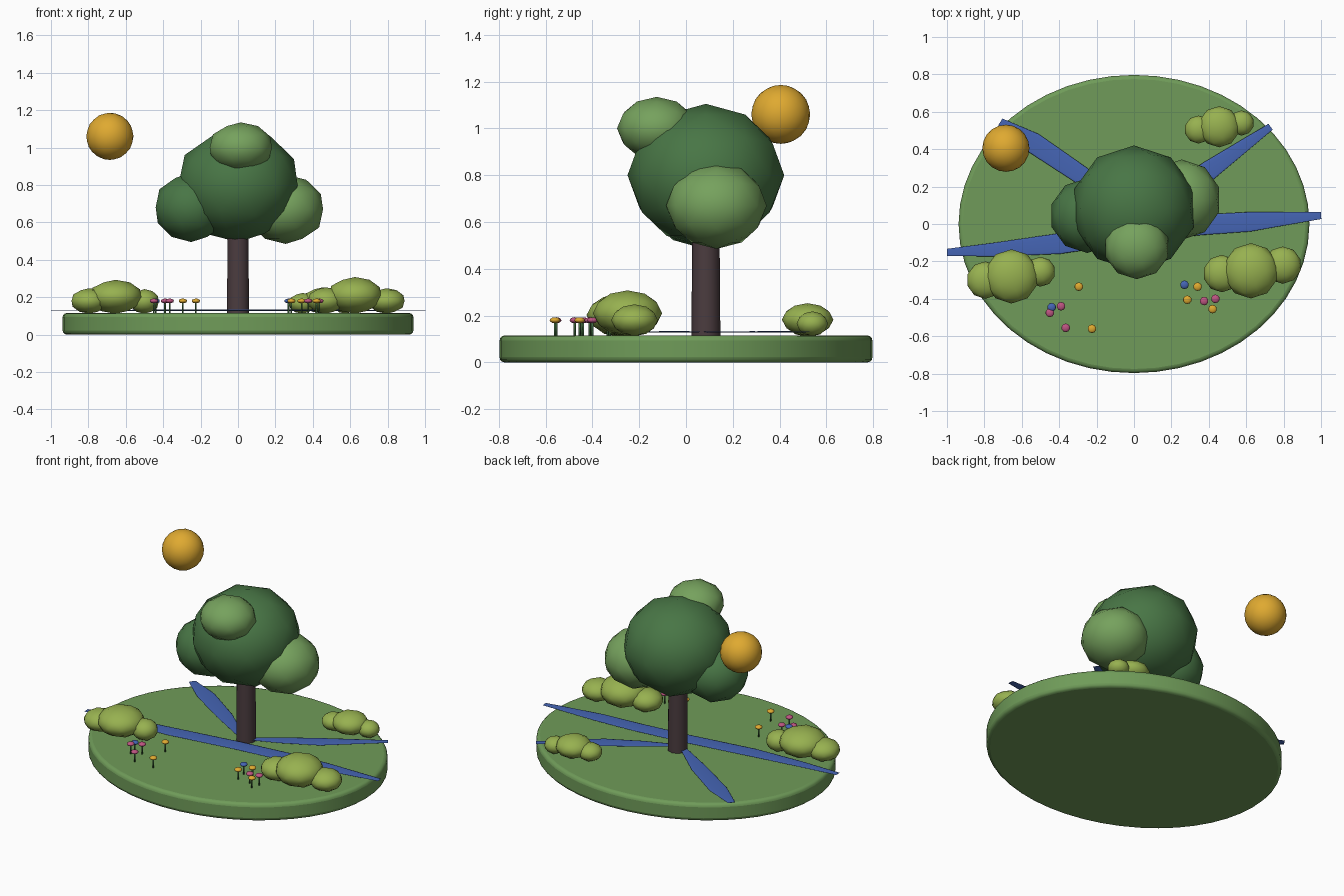
import bpy, bmesh, math
from mathutils import Vector

cube = bpy.data.objects.get("Cube")
if cube:
    bpy.data.objects.remove(cube, do_unlink=True)


def material(name, r, g, b):
    m = bpy.data.materials.new(name)
    m.use_nodes = True
    m.diffuse_color = (r, g, b, 1)
    bsdf = m.node_tree.nodes["Principled BSDF"]
    bsdf.inputs["Base Color"].default_value = (r, g, b, 1)
    bsdf.inputs["Roughness"].default_value = 0.8
    return m


GRASS = material("grass_green", 0.16, 0.33, 0.10)
LEAF_DARK = material("dark_leaf_green", 0.065, 0.18, 0.06)
LEAF_LIGHT = material("light_leaf_green", 0.18, 0.36, 0.11)
BUSH = material("bush_green", 0.31, 0.44, 0.08)
BARK = material("dark_bark", 0.07, 0.045, 0.05)
WATER = material("water_blue", 0.06, 0.13, 0.46)
GOLD = material("golden_yellow", 0.74, 0.40, 0.03)
PINK = material("petal_pink", 0.51, 0.09, 0.22)

GROUND = 0.115


def finish(name, bm, mat, smooth=True):
    me = bpy.data.meshes.new(name)
    bm.to_mesh(me)
    bm.free()
    me.materials.append(mat)
    for p in me.polygons:
        p.use_smooth = smooth
    ob = bpy.data.objects.new(name, me)
    bpy.context.collection.objects.link(ob)
    return ob


def blob(name, mat, centre, radii, detail=2):
    bm = bmesh.new()
    bmesh.ops.create_icosphere(bm, subdivisions=detail, radius=1)
    ob = finish(name, bm, mat)
    ob.location, ob.scale = centre, radii
    return ob


def cylinder(name, mat, base, r1, r2, height, sides, smooth=True):
    bm = bmesh.new()
    bmesh.ops.create_cone(bm, cap_ends=True, segments=sides,
                          radius1=r1, radius2=r2, depth=height)
    ob = finish(name, bm, mat, smooth)
    ob.location = Vector(base) + Vector((0, 0, height / 2))
    return ob


def sharpen(ob, degrees):
    bpy.ops.object.select_all(action="DESELECT")
    ob.select_set(True)
    bpy.context.view_layer.objects.active = ob
    bpy.ops.object.shade_smooth_by_angle(angle=math.radians(degrees))


# Oval island with a rounded rim
island = cylinder("island", GRASS, (0, 0, 0), 1, 1, GROUND, 48)
island.scale = (0.938, 0.797, 1)
bpy.context.view_layer.update()
island.data.transform(island.matrix_world)
island.matrix_world.identity()
rim = island.modifiers.new("rounded_rim", "BEVEL")
rim.width, rim.segments, rim.limit_method = 0.022, 3, "ANGLE"
rim.angle_limit = math.radians(50)
sharpen(island, 50)


# Streams: flattened tapering tubes
def stream(name, points):
    cu = bpy.data.curves.new(name, "CURVE")
    cu.dimensions = "3D"
    cu.bevel_depth, cu.bevel_resolution = 0.055, 2
    cu.use_fill_caps = True
    sp = cu.splines.new("POLY")
    sp.points.add(len(points) - 1)
    for p, (x, y, r) in zip(sp.points, points):
        p.co, p.radius = (x, y, 0, 1), r
    cu.materials.append(WATER)
    ob = bpy.data.objects.new(name, cu)
    bpy.context.collection.objects.link(ob)
    ob.location.z, ob.scale.z = 0.13, 0.06


stream("main_stream", [(-1, -.152, .35), (-.72, -.135, .7), (-.4, -.105, 1), (0, -.045, 1),
                       (.35, -.005, 1), (.62, .012, .95), (1, .046, .35)])
stream("back_right_stream", [(-.715, .545, .4), (-.54, .435, 1), (-.28, .26, .9), (-.02, .07, .3)])
stream("back_left_stream", [(.73, .52, .35), (.4, .285, .95), (.2, .17, .75), (.02, .07, .3)])

# Tree
trunk = cylinder("trunk", BARK, (0, .085, GROUND - .01), .062, .058, .5, 10)
sharpen(trunk, 40)
blob("crown_centre", LEAF_DARK, (0, .085, .8), (.335, .335, .305))
blob("crown_right", LEAF_DARK, (-.25, .045, .68), (.2, .2, .185))
blob("crown_left", LEAF_LIGHT, (.255, .13, .67), (.21, .215, .185))
blob("crown_front", LEAF_LIGHT, (.015, -.125, 1.0), (.175, .17, .135))

# Sun
blob("sun", GOLD, (-.685, .405, 1.06), (.126, .126, .126), 3)

# Bushes: x, y, radius, top height
BUSHES = {
    "front_left_bush": [(.625, -.25, .148, .305), (.795, -.22, .1, .245), (.47, -.265, .1, .25)],
    "front_right_bush": [(-.655, -.28, .145, .29), (-.795, -.3, .1, .245), (-.5, -.255, .08, .24)],
    "back_left_bush": [(.455, .52, .11, .25), (.345, .505, .075, .22), (.575, .54, .067, .215)],
}
for name, lumps in BUSHES.items():
    for i, (x, y, r, top) in enumerate(lumps):
        half = (top - GROUND) / 2
        blob(f"{name}_{i + 1}", BUSH, (x, y, GROUND + half), (r, r, half + .003))

# Flowers grouped by petal colour
FLOWERS = [
    ("gold", GOLD, [(-.295, -.335), (-.225, -.56), (.285, -.405), (.34, -.335), (.42, -.455)]),
    ("pink", PINK, [(-.45, -.475), (-.39, -.44), (-.365, -.555), (.375, -.412), (.435, -.4)]),
    ("blue", WATER, [(-.44, -.445), (.27, -.325)]),
]
for colour, mat, spots in FLOWERS:
    for i, (x, y) in enumerate(spots):
        cylinder(f"{colour}_flower_stem_{i + 1}", LEAF_DARK, (x, y, GROUND), .005, .005, .06, 6)
        blob(f"{colour}_flower_head_{i + 1}", mat, (x, y, .18), (.023, .023, .013))
